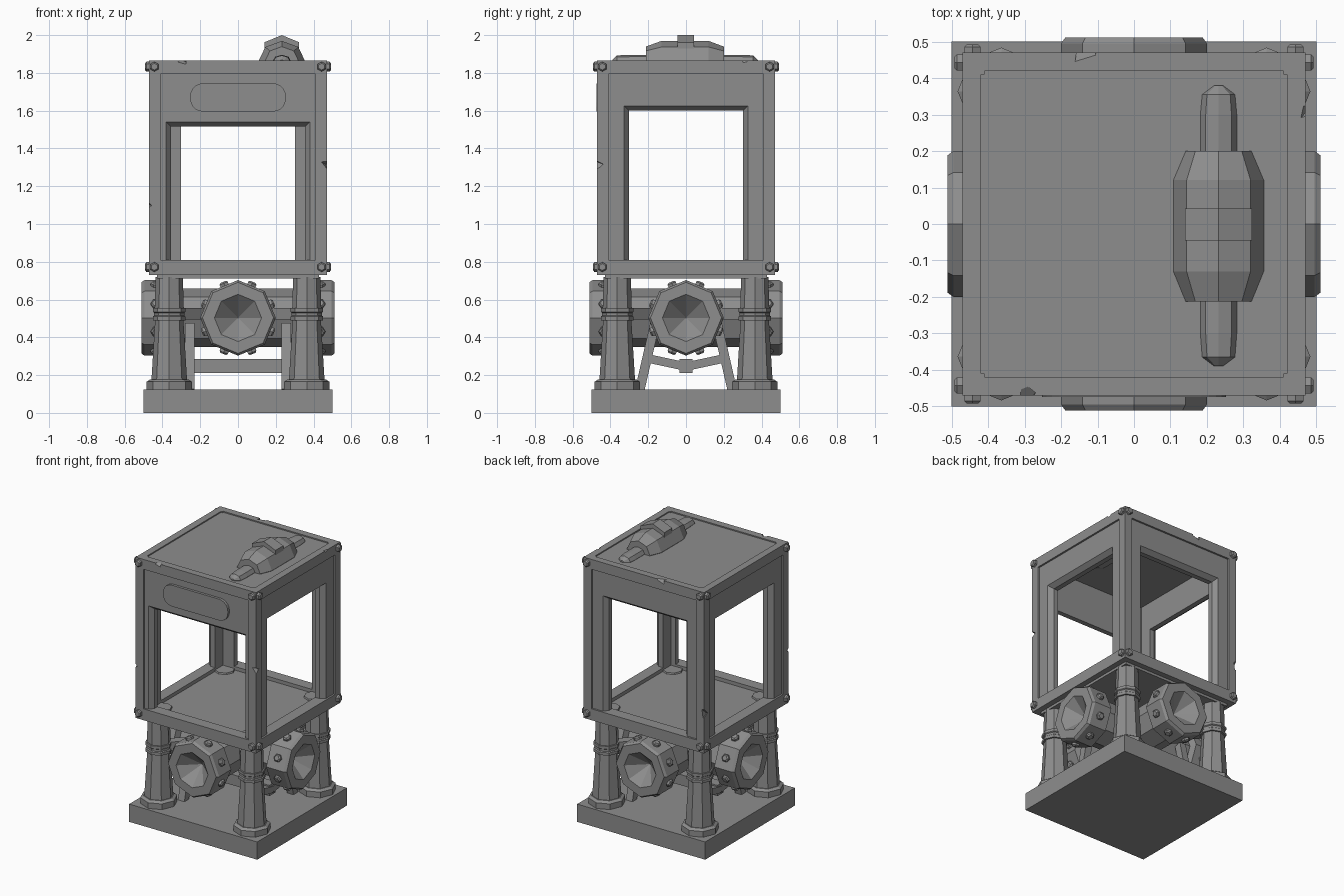
import bpy, bmesh
from math import cos, sin, tau, pi
from mathutils import Matrix, Vector

old = bpy.data.objects.get("Cube")
if old:
    bpy.data.objects.remove(old, do_unlink=True)

GREY = (0.27, 0.27, 0.27, 1)
mat = bpy.data.materials.new("plain grey")
mat.use_nodes = True
mat.diffuse_color = GREY
mat.node_tree.nodes["Principled BSDF"].inputs["Base Color"].default_value = GREY

T = Matrix.Translation
SIDES = (-1, 1)
CORNERS = [(a, b) for a in SIDES for b in SIDES]


def turn(angle, axis="Z"):
    return Matrix.Rotation(angle, 4, axis)


def finish(name, bm):
    bmesh.ops.recalc_face_normals(bm, faces=bm.faces)
    me = bpy.data.meshes.new(name)
    bm.to_mesh(me)
    bm.free()
    me.materials.append(mat)
    ob = bpy.data.objects.new(name, me)
    bpy.context.collection.objects.link(ob)
    return ob


def box(bm, x0, x1, y0, y1, z0, z1, m=Matrix()):
    size = Matrix.Diagonal((x1 - x0, y1 - y0, z1 - z0, 1))
    mid = T(((x0 + x1) / 2, (y0 + y1) / 2, (z0 + z1) / 2))
    bmesh.ops.create_cube(bm, size=1, matrix=m @ mid @ size)


def loft(bm, loops, caps=True):
    """Bridge loops of points; optionally close both ends."""
    rings = [[bm.verts.new(p) for p in loop] for loop in loops]
    for a, b in zip(rings, rings[1:]):
        for i in range(len(a)):
            j = (i + 1) % len(a)
            bm.faces.new((a[i], a[j], b[j], b[i]))
    if caps:
        bm.faces.new(rings[0])
        bm.faces.new(rings[-1])
    return rings


def lathe(bm, profile, m=Matrix(), n=8):
    """Turn (radius, height) pairs round z into an n-sided solid."""
    loft(bm, [[m @ Vector((r * cos(tau * i / n), r * sin(tau * i / n), h))
               for i in range(n)] for r, h in profile])


def bar(bm, a, b, w, h):
    a, b = Vector(a), Vector(b)
    q = (b - a).to_track_quat("Z", "Y").to_matrix().to_4x4()
    box(bm, -w / 2, w / 2, -h / 2, h / 2, 0, (b - a).length, T(a) @ q)


def chip(ob, points):
    """Cut small wedge-shaped nicks out of an object's edges."""
    bm = bmesh.new()
    for i, (p, size) in enumerate(points):
        bmesh.ops.create_cone(bm, cap_ends=True, segments=4, radius1=size, radius2=size * 0.3,
                              depth=size * 1.3, matrix=T(p) @ turn(i + 0.4) @ turn(0.6 + i, "X"))
    cutter = finish("chip_cutter", bm)
    cutter.hide_render = True
    mod = ob.modifiers.new("chips", "BOOLEAN")
    mod.operation, mod.object, mod.solver = "DIFFERENCE", cutter, "EXACT"
    mod.use_self = True
    dg = bpy.context.evaluated_depsgraph_get()
    me = bpy.data.meshes.new_from_object(ob.evaluated_get(dg))
    ob.modifiers.clear()
    ob.data = me
    bpy.data.objects.remove(cutter, do_unlink=True)


# Base slab
bm = bmesh.new()
box(bm, -0.5, 0.5, -0.5, 0.5, 0, 0.125)
finish("base", bm)

# Pillars with foot flange and band
PILLAR = [(0.12, 0.12), (0.12, 0.165), (0.1, 0.178), (0.094, 0.178), (0.075, 0.49), (0.087, 0.49),
          (0.087, 0.51), (0.08, 0.515), (0.08, 0.53), (0.087, 0.535), (0.087, 0.555),
          (0.077, 0.555), (0.072, 0.72)]
for a, b in CORNERS:
    bm = bmesh.new()
    lathe(bm, PILLAR, T((a * 0.364, b * 0.364, 0)))
    finish("pillar", bm)

# Crossed pipes with hollow flared collars
HALF = [(0.001, 0.4), (0.125, 0.512), (0.188, 0.512), (0.2, 0.495), (0.2, 0.36), (0.155, 0.345)]
PIPE = HALF + [(r, -h) for r, h in reversed(HALF)]
bolts = bmesh.new()
for name, yaw in (("pipe_across", 0), ("pipe_lengthwise", pi / 2)):
    m = T((0, 0, 0.503)) @ turn(yaw) @ turn(pi / 2, "Y")
    bm = bmesh.new()
    lathe(bm, PIPE, m)
    finish(name, bm)
    for s in SIDES:
        for i in range(8):
            lathe(bolts, [(0.027, 0.17), (0.027, 0.198), (0.018, 0.206)],
                  m @ T((0, 0, s * 0.435)) @ turn((i + 0.5) * tau / 8) @ turn(pi / 2, "Y"), 6)
finish("collar_bolts", bolts)

# Trestles carrying the pipe, joined by a low bar
bm = bmesh.new()
for x in (-0.255, 0.255):
    for s in SIDES:
        bar(bm, (x, s * 0.245, 0.12), (x, s * 0.165, 0.47), 0.05, 0.05)
        bar(bm, (x, s * 0.21, 0.29), (x, 0, 0.245), 0.045, 0.045)
box(bm, -0.27, 0.27, -0.035, 0.035, 0.21, 0.285)
finish("trestle", bm)

# Braces from pillars to pipes
bm = bmesh.new()
for a, b in CORNERS:
    bar(bm, (a * 0.34, b * 0.34, 0.525), (a * 0.14, b * 0.14, 0.525), 0.06, 0.06)
finish("pillar_braces", bm)

# Cabin floor with raised pillar caps
bm = bmesh.new()
box(bm, -0.43, 0.43, -0.43, 0.43, 0.712, 0.785)
finish("cabin_floor", bm)
bm = bmesh.new()
for a, b in CORNERS:
    lathe(bm, [(0.07, 0.78), (0.065, 0.795)], T((a * 0.35, b * 0.35, 0)))
finish("floor_caps", bm)

# Cabin frame: corner posts plus top and bottom rails
bm = bmesh.new()
for a, b in CORNERS:
    box(bm, -0.03, 0.03, -0.03, 0.03, 0.73, 1.865, T((a * 0.44, b * 0.44, 0)))
for k in range(4):
    for z0, z1 in ((0.73, 0.81), (1.795, 1.865)):
        box(bm, -0.42, 0.42, -0.47, -0.42, z0, z1, turn(k * pi / 2))
frame = finish("cabin_frame", bm)
chip(frame, [((-0.29, -0.475, 1.87), 0.03), ((-0.13, 0.475, 1.87), 0.04),
             ((0.475, 0.31, 1.87), 0.03), ((0.475, -0.475, 1.31), 0.035),
             ((-0.475, -0.475, 1.1), 0.03), ((-0.475, 0.475, 1.02), 0.045)])

# Wall panels with chamfered window openings
def rect(half, z0, z1, y):
    return [(-half, y, z0), (half, y, z0), (half, y, z1), (-half, y, z1)]


def wall(name, yaw, half, top):
    bm = bmesh.new()
    loops = [rect(0.42, 0.78, 1.8, -0.457), rect(half, 0.81, top, -0.457),
             rect(half - 0.025, 0.81, top - 0.025, -0.425),
             rect(half - 0.025, 0.81, top - 0.025, -0.39), rect(0.42, 0.78, 1.8, -0.39)]
    loft(bm, loops + loops[:1], caps=False)
    bmesh.ops.remove_doubles(bm, verts=bm.verts, dist=0.0001)
    bmesh.ops.transform(bm, matrix=turn(yaw), verts=bm.verts)
    finish(name, bm)


wall("front_wall", 0, 0.38, 1.54)
wall("right_wall", pi / 2, 0.328, 1.625)
wall("back_wall", pi, 0.328, 1.625)
wall("left_wall", -pi / 2, 0.328, 1.625)

# Roof panel
bm = bmesh.new()
box(bm, -0.43, 0.43, -0.43, 0.43, 1.8, 1.857)
finish("roof", bm)

# Blank rounded sign plate on the front
bm = bmesh.new()
outline = []
for k, (sx, sz) in enumerate(((1, 1), (-1, 1), (-1, -1), (1, -1))):
    for i in range(6):
        t = (k + i / 5) * pi / 2
        outline.append((sx * 0.185 + 0.068 * cos(t), 1.67 + sz * 0.007 + 0.068 * sin(t)))
loft(bm, [[(x, y, z) for x, z in outline] for y in (-0.44, -0.475)])
finish("sign_plate", bm)

# Hexagonal bolts on the frame corners
bm = bmesh.new()
for k in range(4):
    for x in (-0.443, 0.443):
        for z in (0.772, 1.833):
            lathe(bm, [(0.026, 0.46), (0.026, 0.485), (0.018, 0.492)],
                  turn(k * pi / 2) @ T((x, 0, z)) @ turn(pi / 2, "X") @ turn(pi / 2), 6)
finish("corner_bolts", bm)

# Roof lamp: thin spine, faceted housing and raised middle cap
def lamp_part(name, profile, flatten):
    bm = bmesh.new()
    lathe(bm, profile, T((0.232, 0, 1.86)) @ Matrix.Diagonal((1, 1, flatten, 1)) @ turn(-pi / 2, "X"))
    finish(name, bm)


lamp_part("lamp_spine", [(0.012, -0.39), (0.045, -0.365), (0.05, -0.3), (0.05, 0.3),
                         (0.045, 0.355), (0.012, 0.38)], 0.72)
lamp_part("lamp_housing", [(0.09, -0.213), (0.124, -0.13), (0.124, 0.12), (0.09, 0.2)], 0.88)
bm = bmesh.new()
cap = [(-0.092, 1.89), (-0.092, 1.962), (0, 2.0), (0.092, 1.962), (0.092, 1.89)]
loft(bm, [[(0.232 + x, y, z) for x, z in cap] for y in (-0.045, 0.042)])
finish("lamp_cap", bm)
